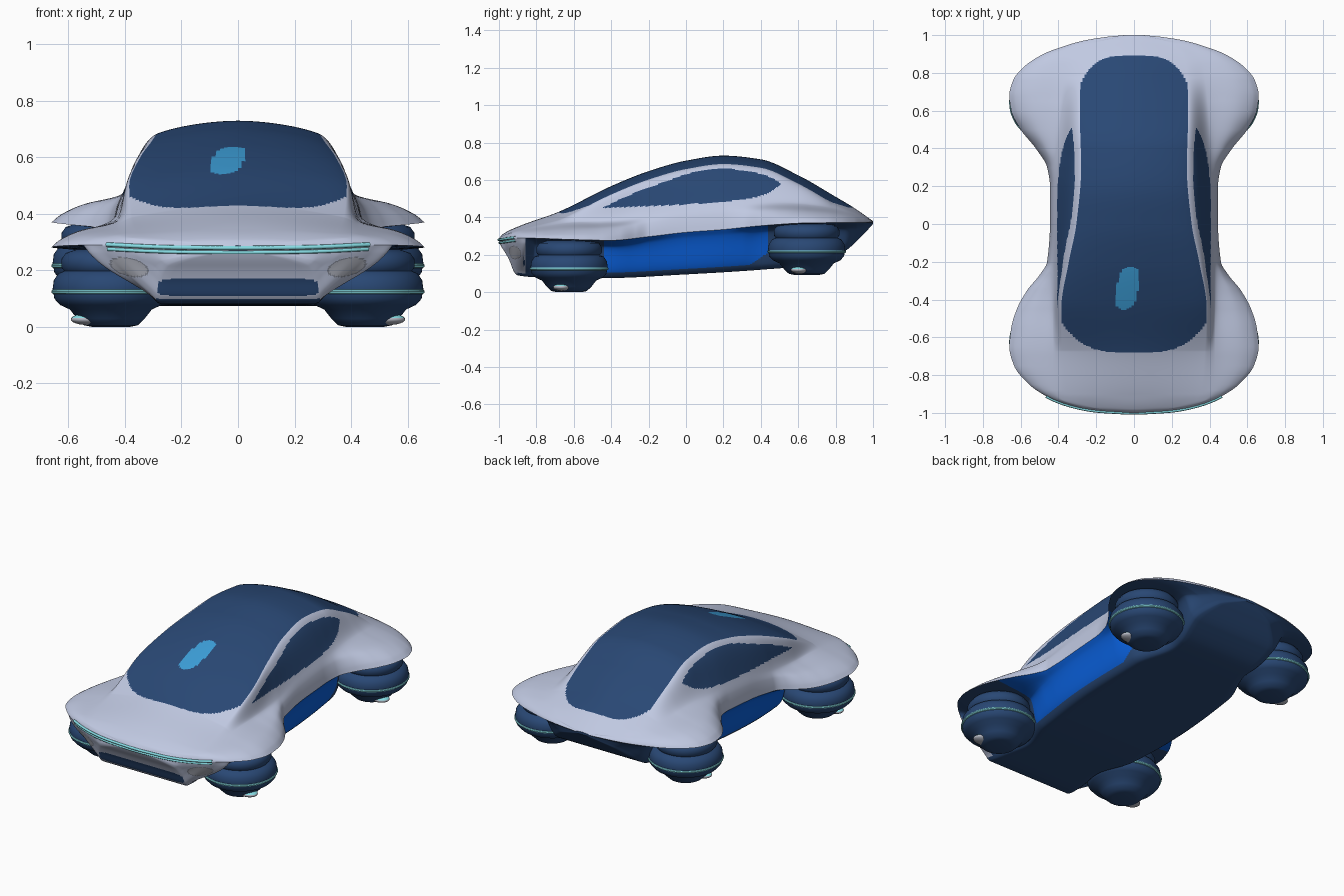
import bpy, bmesh, math

if "Cube" in bpy.data.objects:
    bpy.data.objects.remove(bpy.data.objects["Cube"])

# ---------- materials ----------
def mat(name, rgb):
    m = bpy.data.materials.new(name)
    m.diffuse_color = (*rgb, 1)
    m.use_nodes = True
    m.node_tree.nodes["Principled BSDF"].inputs["Base Color"].default_value = m.diffuse_color
    return m

SHELL = mat("pale_shell", (0.53, 0.585, 0.76))
NAVY = mat("dark_navy", (0.022, 0.064, 0.175))
BLUE = mat("door_blue", (0.003, 0.118, 0.72))
PATCH = mat("sky_blue", (0.045, 0.34, 0.68))
TEAL = mat("pale_teal", (0.25, 0.74, 0.80))
LAMP = mat("lamp_grey", (0.47, 0.49, 0.56))
RIM = mat("rim_grey", (0.25, 0.27, 0.33))
BODY_MATS = [SHELL, NAVY, BLUE, PATCH, LAMP, RIM]


# ---------- helpers ----------
def smooth_curve(xs, vs):
    """Monotone cubic interpolation, returns a function."""
    n = len(xs)
    d = [(vs[i + 1] - vs[i]) / max(xs[i + 1] - xs[i], 1e-9) for i in range(n - 1)]
    s = [d[0]] + [2 * a * b / (a + b) if a * b > 0 else 0 for a, b in zip(d, d[1:])] + [d[-1]]

    def f(x):
        x = min(max(x, xs[0]), xs[-1])
        i = 0
        while i < n - 2 and x > xs[i + 1]:
            i += 1
        h = max(xs[i + 1] - xs[i], 1e-9)
        t = (x - xs[i]) / h
        return (vs[i] * (1 + 2 * t) * (1 - t) ** 2 + vs[i + 1] * t * t * (3 - 2 * t)
                + h * (s[i] * t * (1 - t) ** 2 - s[i + 1] * t * t * (1 - t)))
    return f


def curve_of(*pairs):
    return smooth_curve([p[0] for p in pairs], [p[1] for p in pairs])


def activate(ob):
    bpy.ops.object.select_all(action='DESELECT')
    ob.select_set(True)
    bpy.context.view_layer.objects.active = ob


def finish(ob, angle=40):
    activate(ob)
    bpy.ops.object.shade_smooth_by_angle(angle=math.radians(angle))


def mesh_object(name, verts, faces, mats):
    me = bpy.data.meshes.new(name)
    me.from_pydata(verts, [], faces)
    bm = bmesh.new()
    bm.from_mesh(me)
    bmesh.ops.recalc_face_normals(bm, faces=bm.faces)
    bm.to_mesh(me)
    bm.free()
    for m in mats:
        me.materials.append(m)
    ob = bpy.data.objects.new(name, me)
    bpy.context.collection.objects.link(ob)
    return ob


# ---------- body guide lines along the length ----------
roof_z = curve_of((-1, .288), (-.98, .31), (-.9, .35), (-.68, .43), (-.4, .567), (-.2, .647), (0, .703),
                  (.2, .73), (.4, .71), (.6, .625), (.8, .51), (.9, .45), (1, .38))
rail_x = curve_of((-1, .03), (-.97, .22), (-.9, .35), (-.7, .372), (-.45, .385), (-.2, .345), (0, .305),
                  (.3, .28), (.6, .287), (.8, .28), (.9, .255), (.97, .16), (1, .03))
belt_x = curve_of((-1, .035), (-.97, .25), (-.93, .38), (-.88, .42), (-.7, .43), (-.45, .43), (0, .417),
                  (.4, .405), (.65, .39), (.85, .36), (.95, .25), (1, .035))
belt_f = curve_of((-1, .6), (-.7, .55), (-.45, .38), (-.2, .32), (0, .33), (.4, .34), (.65, .42), (.8, .52), (1, .6))
lip_x = curve_of((-1, .05), (-.99, .2), (-.97, .31), (-.94, .405), (-.9, .485), (-.85, .555), (-.75, .635),
                 (-.65, .66), (-.55, .65), (-.45, .62), (-.35, .565), (-.27, .5), (-.2, .46), (0, .445),
                 (.2, .445), (.3, .46), (.4, .52), (.5, .6), (.6, .65), (.68, .66), (.76, .64),
                 (.83, .585), (.9, .48), (.94, .375), (.97, .27), (.99, .15), (1, .05))
lip_z = curve_of((-1, .278), (-.9, .29), (-.6, .281), (-.4, .277), (-.2, .297), (0, .32), (.2, .335),
                 (.4, .355), (.65, .37), (1, .373))
wall_x = curve_of((-1, .045), (-.97, .29), (-.94, .385), (-.9, .465), (-.86, .525), (-.81, .36), (-.62, .3),
                  (-.45, .38), (-.3, .42), (0, .425), (.3, .425), (.45, .38), (.65, .3), (.85, .36),
                  (.95, .25), (1, .04))
belly_x = curve_of((-1, .035), (-.985, .2), (-.97, .27), (-.94, .30), (-.9, .31), (-.8, .3), (-.62, .27),
                   (-.4, .34), (0, .37), (.4, .35), (.65, .27), (.85, .3), (.95, .2), (1, .035))
belly_z = curve_of((-1, .27), (-.985, .24), (-.96, .2), (-.94, .16), (-.92, .11), (-.9, .09), (-.8, .08),
                   (-.44, .075), (0, .095), (.4, .12), (.7, .15), (.85, .22), (.95, .31), (1, .365))

LOW, HIGH = (8, 3, 28, 5), (4, 4, 8, 30, 30)   # steps in each span of a half section


def sample(pts, counts, extra=None):
    """Points along a section; counts gives the steps in each span."""
    full = pts + ([extra] if extra else [])
    t = [0]
    for a, b in zip(full, full[1:]):
        t.append(t[-1] + math.dist(a, b))
    fx, fz = (smooth_curve(t, [p[k] for p in full]) for k in (0, 1))
    out = []
    for i, n in enumerate(counts):
        for k in range(n):
            u = t[i] + (t[i + 1] - t[i]) * k / n
            out.append((fx(u), fz(u)))
    return out


def half_section(y):
    zt, zl, zb, w = roof_z(y), lip_z(y), belly_z(y), lip_x(y)
    b, c, r = belly_x(y), belt_x(y), rail_x(y)
    hi, lo = zt - zl, zl - zb
    rz, cz = zt - min(.045, .3 * hi), zl + belt_f(y) * hi
    low = [(0, zb), (.9 * b, zb), (b, zb + min(.025, .25 * lo)),
           (wall_x(y), zl - min(.03, .3 * lo)), (w, zl)]
    fender = [(c + u * (w - c), zl + v * (cz - zl)) for u, v in ((.88, .29), (.6, .64))]
    high = [(w, zl), *fender, (c, cz), (r, rz), (0, zt)]
    return sample(low, LOW) + sample(high, HIGH, (-r, rz)) + [(0, zt)]


# ---------- body loft ----------
N, H = 520, sum(LOW) + sum(HIGH)
R = 2 * H
verts, faces = [], []
for i in range(N + 1):
    y = -math.cos(math.pi * i / N)
    half = half_section(y)
    verts += [(x, y, z) for x, z in half + [(-x, z) for x, z in half[-2:0:-1]]]
for i in range(N):
    for j in range(R):
        k = (j + 1) % R
        faces.append((i * R + j, i * R + k, (i + 1) * R + k, (i + 1) * R + j))
faces += [tuple(range(R)), tuple(range(N * R, N * R + R))]
body = mesh_object("body", verts, faces, BODY_MATS)

# ---------- body colours ----------
win_low = curve_of((-.45, .45), (0, .47), (.3, .495), (.43, .525), (.51, .58))
win_top = curve_of((-.45, .45), (-.3, .52), (-.1, .595), (0, .63), (.1, .653), (.2, .66), (.35, .643),
                   (.45, .615), (.51, .58))
RAIL, SILL = H - HIGH[-1], sum(LOW)


def colour(seg, x, y, z, nz):
    ax = abs(x)
    if seg >= RAIL:                                   # canopy glass and its light patch
        if -.68 + .14 * (ax / .37) ** 3.5 < y < .89 - .14 * (ax / .28) ** 4:
            u = x + .035 - .16 * (y + .34)
            return 3 if abs(u / .057) ** 3 + abs((y + .34) / .112) ** 3 < 1 else 1
        return 0
    if seg >= SILL:                                   # side windows
        return 1 if -.45 < y < .51 and win_low(y) < z < win_top(y) and z > .43 else 0
    if y < -.86 and z > .10 and nz > -.85:            # front fascia, grille and lamps
        if (ax / .285) ** 8 + ((z - .14) / .032) ** 4 < 1:
            return 1
        lamp = ((ax - .385) / .07) ** 2 + ((z - .212 - .2 * (ax - .385)) / .033) ** 2
        return 4 if lamp < .8 else 5 if lamp < 1 else 0
    if sum(LOW[:2]) <= seg and abs(y) < .44 and z > belly_z(y) + .03 + max(0, y - .34) * .6:
        return 2                                      # doors
    return 1


for p in body.data.polygons:
    j = p.index % R
    p.material_index = colour(min(j, R - 1 - j), *p.center, p.normal.z) if p.index < N * R else 1
finish(body)

# ---------- teal double strip round the nose ----------
ys = [-1 + .088 * (k / 28) ** 2 for k in range(28, -1, -1)]
for name, dz, inset, rad in (("nose_strip_upper", .002, -.001, .0075), ("nose_strip_lower", -.014, .003, .0065)):
    path = [(lip_x(y) - inset, y + inset, lip_z(y) + dz) for y in ys]
    path += [(-x, y, z) for x, y, z in reversed(path)]
    cu = bpy.data.curves.new(name, 'CURVE')
    cu.dimensions = '3D'
    cu.bevel_depth = rad
    cu.bevel_resolution = 2
    sp = cu.splines.new('POLY')
    sp.points.add(len(path) - 1)
    for pt, co in zip(sp.points, path):
        pt.co = (*co, 1)
    cu.materials.append(TEAL)
    strip = bpy.data.objects.new(name, cu)
    bpy.context.collection.objects.link(strip)
    activate(strip)
    bpy.ops.object.convert(target='MESH')

# ---------- hover pods ----------
POD = [(.065, 0), (.095, .006), (.12, .03), (.145, .062), (.18, .078), (.2, .1), (.206, .135), (.202, .165),
       (.185, .19), (.165, .198), (.175, .212), (.175, .24), (.16, .262), (.12, .275)]


def pod(name, cx, cy, z0):
    n, m = 64, len(POD)
    vs = [(cx + r * math.cos(a), cy + r * math.sin(a), z0 + z)
          for r, z in POD for a in (2 * math.pi * k / n for k in range(n))]
    fs = [(i * n + k, i * n + (k + 1) % n, (i + 1) * n + (k + 1) % n, (i + 1) * n + k)
          for i in range(m - 1) for k in range(n)]
    fs += [tuple(range(n)), tuple(range((m - 1) * n, m * n))]
    finish(mesh_object(name, vs, fs, [NAVY]), 50)
    # glowing ring
    bpy.ops.mesh.primitive_torus_add(location=(cx, cy, z0 + .125), major_radius=.203, minor_radius=.008,
                                     major_segments=64, minor_segments=8)
    ring = bpy.context.object
    ring.name = name + "_ring"
    ring.data.materials.append(TEAL)
    finish(ring)
    # outer thruster cap with a teal edge
    bpy.ops.mesh.primitive_uv_sphere_add(segments=24, ring_count=12, radius=1,
                                         location=(cx + math.copysign(.082, cx), cy - .04, z0 + .027))
    cap = bpy.context.object
    cap.name = name + "_cap"
    cap.scale = (.06, .045, .02)
    cap.data.materials.append(LAMP)
    cap.data.materials.append(TEAL)
    for p in cap.data.polygons:
        p.material_index = 1 if .2 < p.center.z < .8 else 0
    finish(cap)


for sx, side in ((-1, "left"), (1, "right")):
    pod("front_pod_" + side, sx * .45, -.625, 0)
    pod("rear_pod_" + side, sx * .45, .645, .092)
